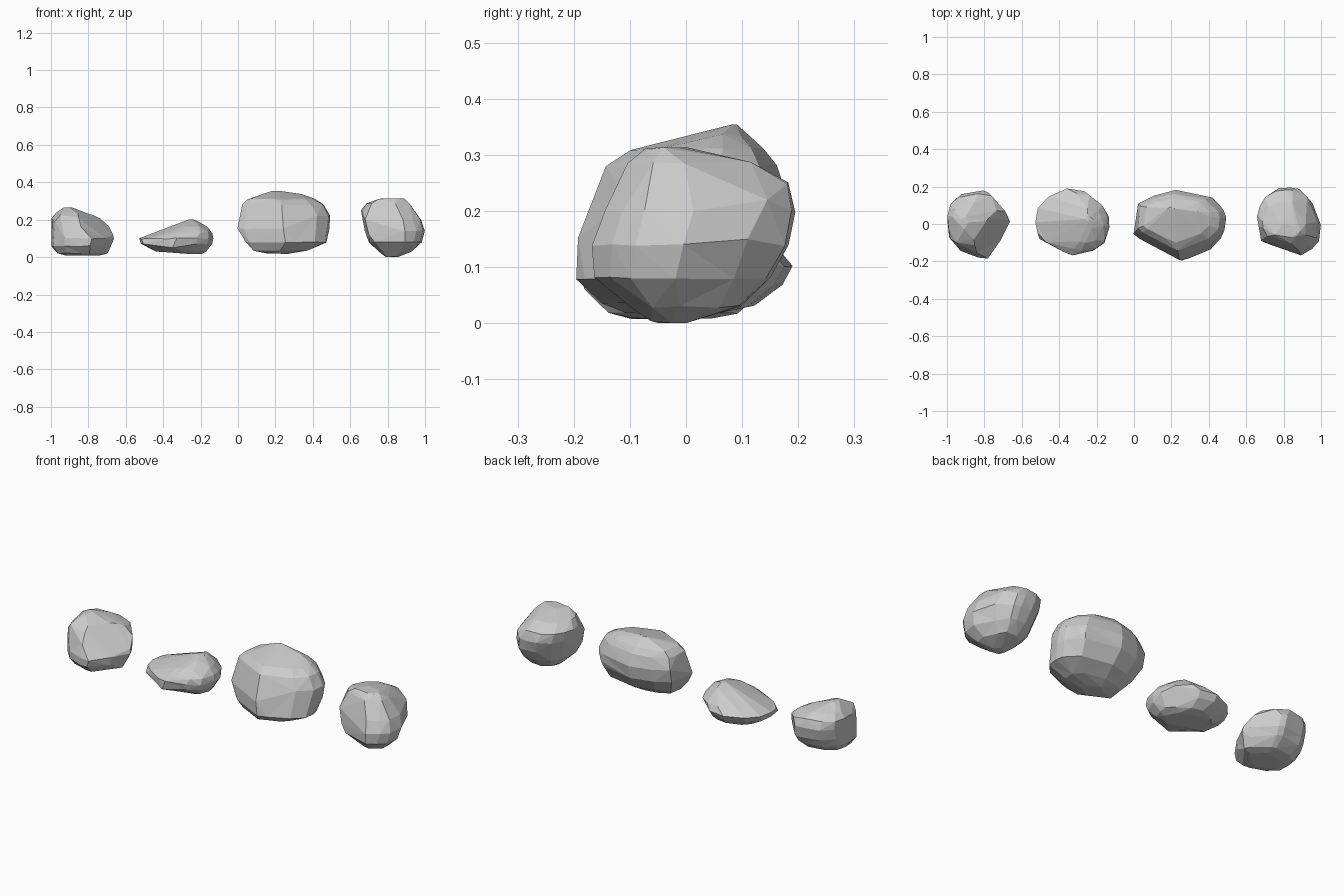
import bpy, bmesh, math, random
from mathutils import Vector

random.seed(4)


def rock(name, outline, layers, corners=(), chips=()):
    """Chiselled stone: one plan outline fitted to (z, xmin, xmax, ymin, ymax) layers,
    plus extra corners, hulled, then chipped by (point, normal) planes."""
    xs, ys = [p[0] for p in outline], [p[1] for p in outline]
    x0, x1, y0, y1 = min(xs), max(xs), min(ys), max(ys)
    pts = [Vector(p) for p in corners]
    for z, a, b, c, d in layers:
        for x, y in outline:
            v = Vector((a + (b - a) * (x - x0) / (x1 - x0),
                        c + (d - c) * (y - y0) / (y1 - y0), z))
            pts.append(v + Vector([random.uniform(-.003, .003) for _ in range(3)]))
    bm = bmesh.new()
    for p in pts:
        p.z = max(p.z, 0)
        bm.verts.new(p)
    res = bmesh.ops.convex_hull(bm, input=bm.verts)
    junk = {e for e in res["geom_interior"] + res["geom_unused"]
            if isinstance(e, bmesh.types.BMVert)}
    bmesh.ops.delete(bm, geom=list(junk), context='VERTS')
    for co, no in chips:
        cut = bmesh.ops.bisect_plane(bm, geom=bm.verts[:] + bm.edges[:] + bm.faces[:],
                                     plane_co=co, plane_no=no, clear_outer=True)
        rim = [e for e in cut["geom_cut"] if isinstance(e, bmesh.types.BMEdge)]
        if rim:
            bmesh.ops.holes_fill(bm, edges=rim)
    # merge slivers and near-coplanar triangles into broad facets
    bmesh.ops.remove_doubles(bm, verts=bm.verts, dist=.022)
    bmesh.ops.dissolve_limit(bm, angle_limit=math.radians(9),
                             verts=bm.verts, edges=bm.edges)
    bmesh.ops.triangulate(bm, faces=bm.faces)
    bmesh.ops.recalc_face_normals(bm, faces=bm.faces)
    me = bpy.data.meshes.new(name)
    bm.to_mesh(me)
    bm.free()
    ob = bpy.data.objects.new(name, me)
    bpy.context.collection.objects.link(ob)
    return ob


# blocky stone on the left, sheared off above a low toe at the front
rock("left_rock",
     [(-1, .03), (-.98, .10), (-.92, .155), (-.80, .175), (-.77, .165), (-.68, .06),
      (-.665, .02), (-.71, -.08), (-.78, -.185), (-.83, -.18), (-.93, -.14), (-.99, -.06)],
     [(.01, -.93, -.74, -.10, .05), (.02, -.97, -.70, -.14, .09), (.06, -.995, -.68, -.18, .14),
      (.10, -1, -.665, -.187, .165), (.16, -1, -.68, -.16, .177), (.205, -1, -.72, -.12, .16),
      (.235, -.97, -.80, -.08, .12), (.263, -.93, -.89, -.03, .04)],
     corners=[(-.76, .15, .19), (-.69, .07, .165), (-.95, -.10, .225), (-.98, -.08, .19)],
     chips=[((-.76, .05, .22), (.63, -.39, .69))])

# flat wedge-shaped stone
rock("flat_rock",
     [(-.53, .01), (-.515, .08), (-.46, .14), (-.36, .185), (-.27, .17), (-.19, .10),
      (-.14, .04), (-.135, -.02), (-.16, -.10), (-.22, -.145), (-.33, -.165),
      (-.38, -.15), (-.47, -.10), (-.515, -.05)],
     [(.017, -.32, -.2, -.06, .06), (.03, -.45, -.17, -.10, .12), (.07, -.52, -.14, -.155, .17),
      (.10, -.528, -.133, -.165, .188), (.13, -.43, -.14, -.145, .165),
      (.16, -.36, -.165, -.10, .12), (.19, -.28, -.21, -.03, .08), (.20, -.26, -.23, .01, .05)],
     corners=[(-.505, -.08, .07), (-.35, -.16, .05), (-.17, .10, .12)])

# large boulder with a small peak
rock("large_rock",
     [(0, -.05), (.01, .03), (.02, .10), (.10, .15), (.22, .18), (.41, .14), (.48, .06),
      (.49, .02), (.48, -.05), (.42, -.12), (.30, -.175), (.24, -.195), (.17, -.16), (.03, -.08)],
     [(.02, .15, .27, -.11, 0), (.037, .08, .38, -.15, .05), (.08, .04, .47, -.195, .12),
      (.15, 0, .49, -.19, .17), (.22, .005, .492, -.165, .18), (.28, .02, .46, -.14, .16),
      (.31, .05, .41, -.10, .14), (.335, .18, .34, .01, .11), (.352, .18, .22, .06, .09)],
     corners=[(.455, .105, .20), (.42, .14, .18)])

# tall rounded stone on the right
rock("right_rock",
     [(.66, .03), (.675, .09), (.71, .15), (.78, .19), (.85, .197), (.89, .19), (.94, .12),
      (.975, .05), (1, 0), (.99, -.09), (.95, -.13), (.89, -.165), (.80, -.13),
      (.70, -.10), (.665, -.03)],
     [(.003, .79, .86, -.06, 0), (.03, .75, .93, -.10, .10), (.08, .70, .98, -.165, .15),
      (.14, .68, .998, -.165, .183), (.20, .667, .98, -.145, .197),
      (.25, .66, .94, -.12, .183), (.285, .685, .92, -.105, .12), (.311, .74, .89, -.07, .0)],
     corners=[(.955, .11, .15), (.925, .145, .22), (.68, -.09, .20), (.70, -.10, .12)])
